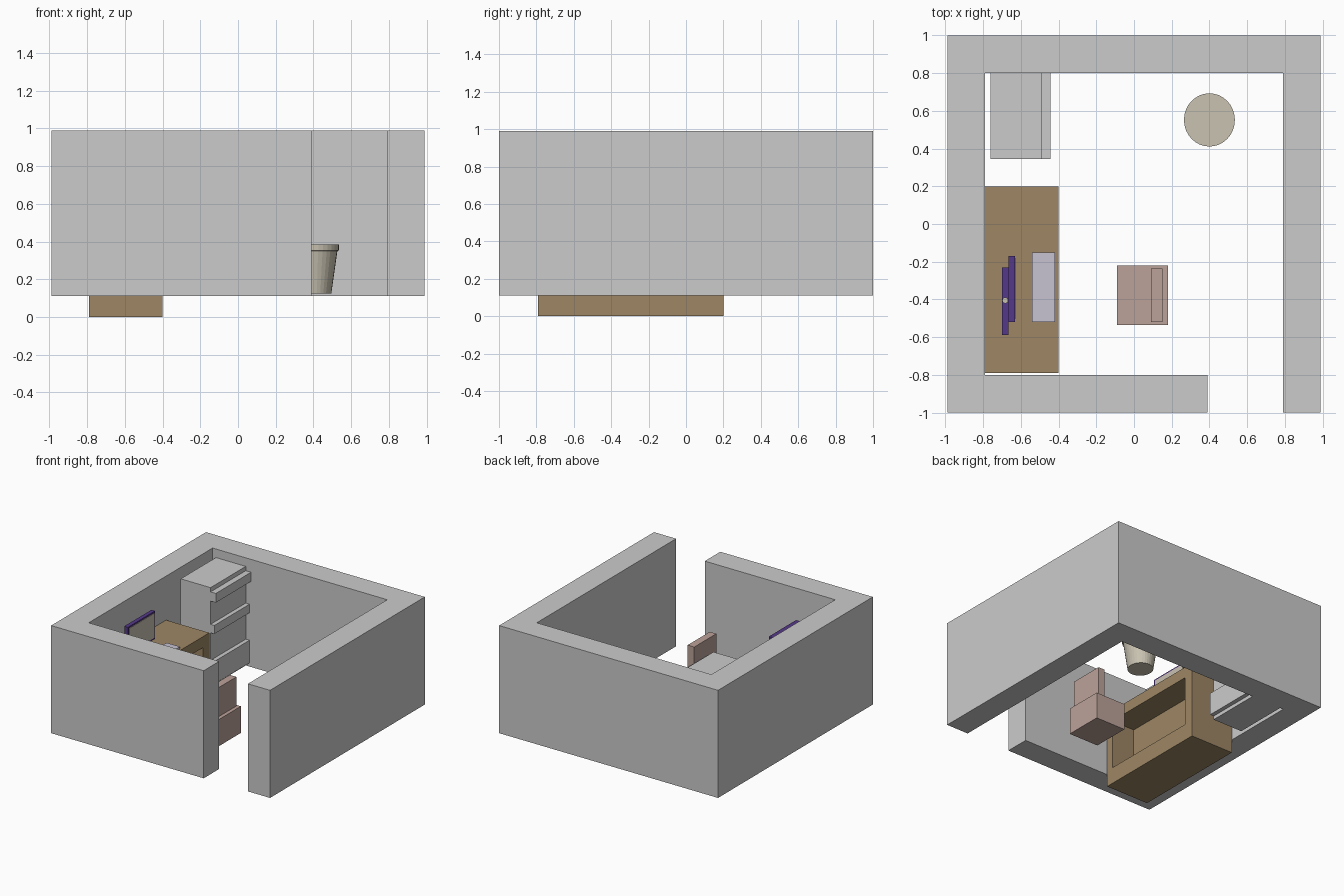
import bpy, bmesh, math
from mathutils import Matrix

if "Cube" in bpy.data.objects:
    bpy.data.objects.remove(bpy.data.objects["Cube"])


def material(name, rgb):
    m = bpy.data.materials.new(name)
    m.diffuse_color = (*rgb, 1)
    m.use_nodes = True
    m.node_tree.nodes["Principled BSDF"].inputs["Base Color"].default_value = m.diffuse_color
    return m


WOOD = material("wood", (0.34, 0.24, 0.13))
FABRIC = material("fabric", (0.50, 0.36, 0.32))
NAVY = material("navy", (0.09, 0.04, 0.25))
TAN = material("tan", (0.58, 0.54, 0.44))
LAVENDER = material("lavender", (0.57, 0.54, 0.64))


def finish(bm, name, mat=None):
    bmesh.ops.recalc_face_normals(bm, faces=bm.faces[:])
    mesh = bpy.data.meshes.new(name)
    bm.to_mesh(mesh)
    bm.free()
    ob = bpy.data.objects.new(name, mesh)
    bpy.context.collection.objects.link(ob)
    if mat:
        mesh.materials.append(mat)
    return ob


def box(name, x, y, z, mat=None):
    bm = bmesh.new()
    size = [b - a for a, b in (x, y, z)]
    mid = [(a + b) / 2 for a, b in (x, y, z)]
    bmesh.ops.create_cube(bm, size=1, matrix=Matrix.Translation(mid) @ Matrix.Diagonal((*size, 1)))
    return finish(bm, name, mat)


def prism(name, points, offset, mat=None):
    # extrude a planar outline along an offset vector
    bm = bmesh.new()
    face = bm.faces.new([bm.verts.new(p) for p in points])
    ext = bmesh.ops.extrude_face_region(bm, geom=[face], use_keep_orig=True)
    bmesh.ops.translate(bm, vec=offset, verts=[g for g in ext["geom"] if isinstance(g, bmesh.types.BMVert)])
    return finish(bm, name, mat)


def lathe(name, profile, center, sides, mat, y_scale=1.0):
    # stack of (radius, z) rings with both ends capped
    bm = bmesh.new()
    rings = [[bm.verts.new((center[0] + r * math.cos(2 * math.pi * i / sides),
                            center[1] + y_scale * r * math.sin(2 * math.pi * i / sides), z))
              for i in range(sides)] for r, z in profile]
    for a, b in zip(rings, rings[1:]):
        for i in range(sides):
            j = (i + 1) % sides
            bm.faces.new((a[i], a[j], b[j], b[i]))
    bm.faces.new(rings[0])
    bm.faces.new(rings[-1])
    return finish(bm, name, mat)


# walls: one continuous outline with a door gap in the front
outline = [(0.39, -1), (-0.99, -1), (-0.99, 1), (0.99, 1), (0.99, -1),
           (0.79, -1), (0.79, 0.8), (-0.79, 0.8), (-0.79, -0.8), (0.39, -0.8)]
prism("walls", [(x, y, 0.11) for x, y in outline], (0, 0, 0.88))

# desk with a recess for the knees in its room-facing side
bm = bmesh.new()
bmesh.ops.create_cube(bm, size=1, matrix=Matrix.Translation((-0.595, -0.295, 0.315))
                      @ Matrix.Diagonal((0.39, 0.99, 0.63, 1)))
front = max(bm.faces, key=lambda f: f.calc_center_median().x)
bmesh.ops.inset_region(bm, faces=[front], thickness=0.05)
for v in front.verts:
    v.co.y = 0.12 if v.co.y > -0.3 else -0.73
    v.co.z = 0.54 if v.co.z > 0.3 else 0.135
ext = bmesh.ops.extrude_face_region(bm, geom=[front])
bmesh.ops.translate(bm, vec=(-0.21, 0, 0), verts=[g for g in ext["geom"] if isinstance(g, bmesh.types.BMVert)])
if front.is_valid:
    bmesh.ops.delete(bm, geom=[front], context='FACES_ONLY')
finish(bm, "desk", WOOD)

# monitor and keyboard
box("monitor_base", (-0.70, -0.665), (-0.59, -0.23), (0.63, 0.66), NAVY)
lathe("monitor_neck", [(0.016, 0.65), (0.016, 0.78)], (-0.683, -0.405), 16, TAN)
box("monitor_frame", (-0.665, -0.632), (-0.52, -0.17), (0.66, 0.888), NAVY)
box("monitor_screen", (-0.635, -0.628), (-0.505, -0.18), (0.675, 0.875), TAN)
box("keyboard", (-0.54, -0.42), (-0.52, -0.15), (0.62, 0.645), LAVENDER)

# drawer cabinet: stepped side profile with three protruding fronts
profile = [(-0.76, 0.11), (-0.49, 0.11), (-0.49, 0.14)]
for x, low, high in ((-0.456, 0.14, 0.325), (-0.456, 0.55, 0.62), (-0.442, 0.81, 0.885)):
    profile += [(x, low), (x, high), (-0.49, high)]
    if high < 0.5:
        profile.append((-0.49, 0.55))
    elif high < 0.8:
        profile.append((-0.49, 0.81))
profile += [(-0.49, 0.92), (-0.76, 0.92)]
prism("drawer_cabinet", [(x, 0.345, z) for x, z in profile], (0, 0.457, 0))

# chair
box("chair_seat", (-0.09, 0.18), (-0.535, -0.22), (0.127, 0.345), FABRIC)
box("chair_back", (0.09, 0.15), (-0.52, -0.235), (0.33, 0.583), FABRIC)

# waste bin with a raised rim
lathe("waste_bin", [(0.095, 0.125), (0.127, 0.35), (0.135, 0.352), (0.135, 0.383)],
      (0.40, 0.552), 32, TAN, 1.045)
